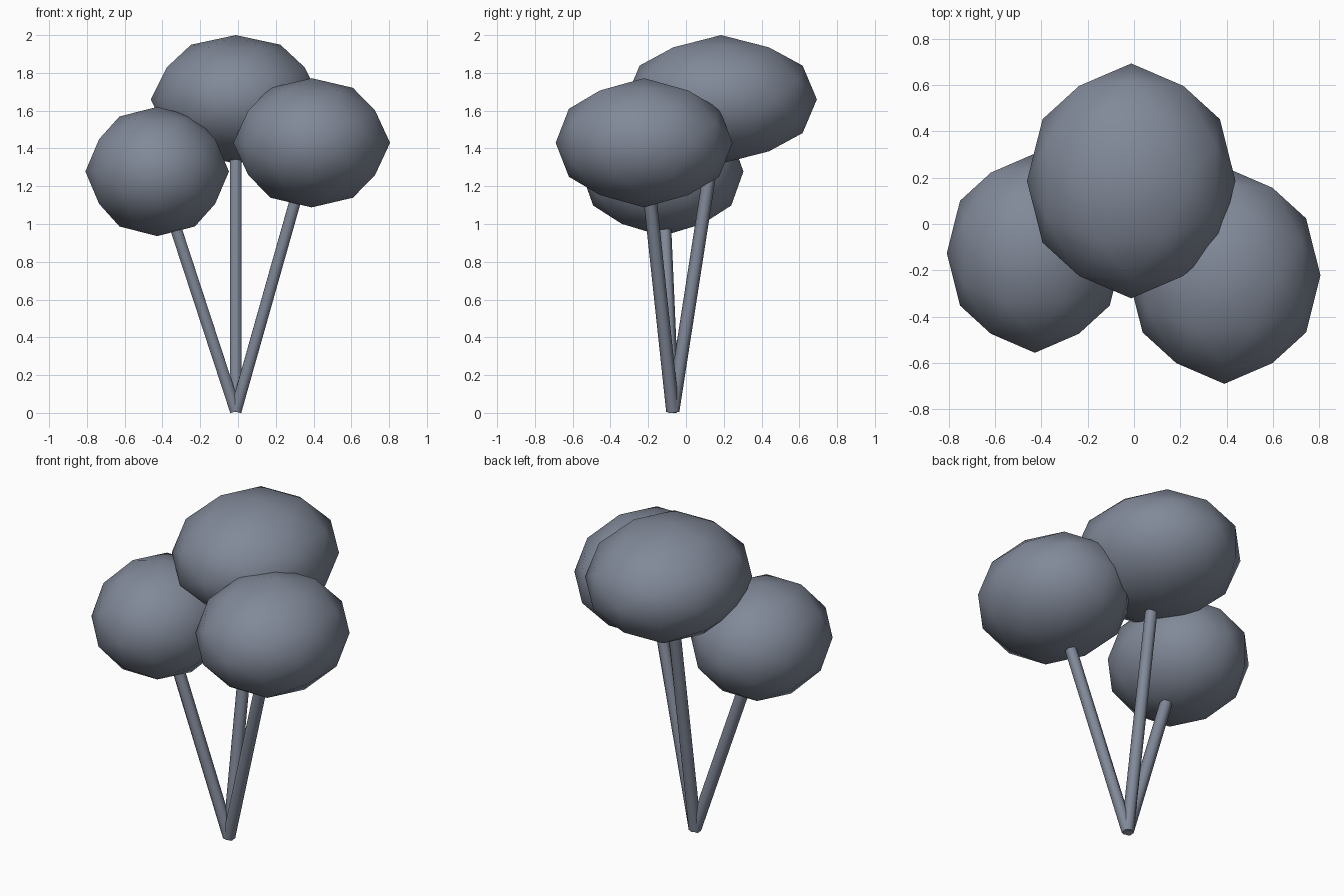
import bpy, bmesh, math
from mathutils import Vector, Matrix

if "Cube" in bpy.data.objects:
    bpy.data.objects.remove(bpy.data.objects["Cube"])

BASE = Vector((-0.012, -0.07, 0.009))   # shared foot of the stems
STEM_R = 0.035

slate = bpy.data.materials.new("slate")
slate.diffuse_color = (0.22, 0.25, 0.315, 1)
slate.use_nodes = True
slate.node_tree.nodes["Principled BSDF"].inputs["Base Color"].default_value = slate.diffuse_color


def finish(bm, name, angle=None):
    mesh = bpy.data.meshes.new(name)
    for f in bm.faces:
        f.smooth = True
    bm.to_mesh(mesh)
    bm.free()
    mesh.materials.append(slate)
    obj = bpy.data.objects.new(name, mesh)
    bpy.context.collection.objects.link(obj)
    if angle:
        bpy.context.view_layer.objects.active = obj
        obj.select_set(True)
        bpy.ops.object.shade_smooth_by_angle(angle=angle)
        obj.select_set(False)
    return obj


def crown(name, centre, radii):
    # Low-poly icosphere, turned so an edge midpoint faces each axis
    bm = bmesh.new()
    bmesh.ops.create_icosphere(bm, subdivisions=2, radius=1)
    turn = Matrix.Rotation(-math.atan(2) / 2, 4, 'Y')
    bm.transform(Matrix.Translation(centre) @ Matrix.Diagonal((*radii, 1)) @ turn)
    finish(bm, name)


def stem(name, centre, radii):
    # Six-sided rod aimed at the crown centre, ending just inside its surface
    d = Vector(centre) - BASE
    depth = 1 / Vector([d[i] / radii[i] for i in range(3)]).length
    length = d.length * (1 - 0.85 * depth)
    bm = bmesh.new()
    bmesh.ops.create_cone(bm, cap_ends=True, segments=6, radius1=STEM_R,
                          radius2=STEM_R, depth=length)
    aim = Vector((0, 0, 1)).rotation_difference(d).to_matrix().to_4x4()
    bm.transform(Matrix.Translation(BASE) @ aim @ Matrix.Translation((0, 0, length / 2)))
    finish(bm, name, math.radians(75))


# Three rounded crowns, each on its own leaning stem
parts = {
    "back": ((-0.012, 0.186, 1.66), (0.45, 0.507, 0.34)),
    "left": ((-0.428, -0.126, 1.278), (0.38, 0.43, 0.342)),
    "right": ((0.39, -0.222, 1.43), (0.415, 0.468, 0.342)),
}
for side, (centre, radii) in parts.items():
    crown(side + "_crown", centre, radii)
    stem(side + "_stem", centre, radii)
